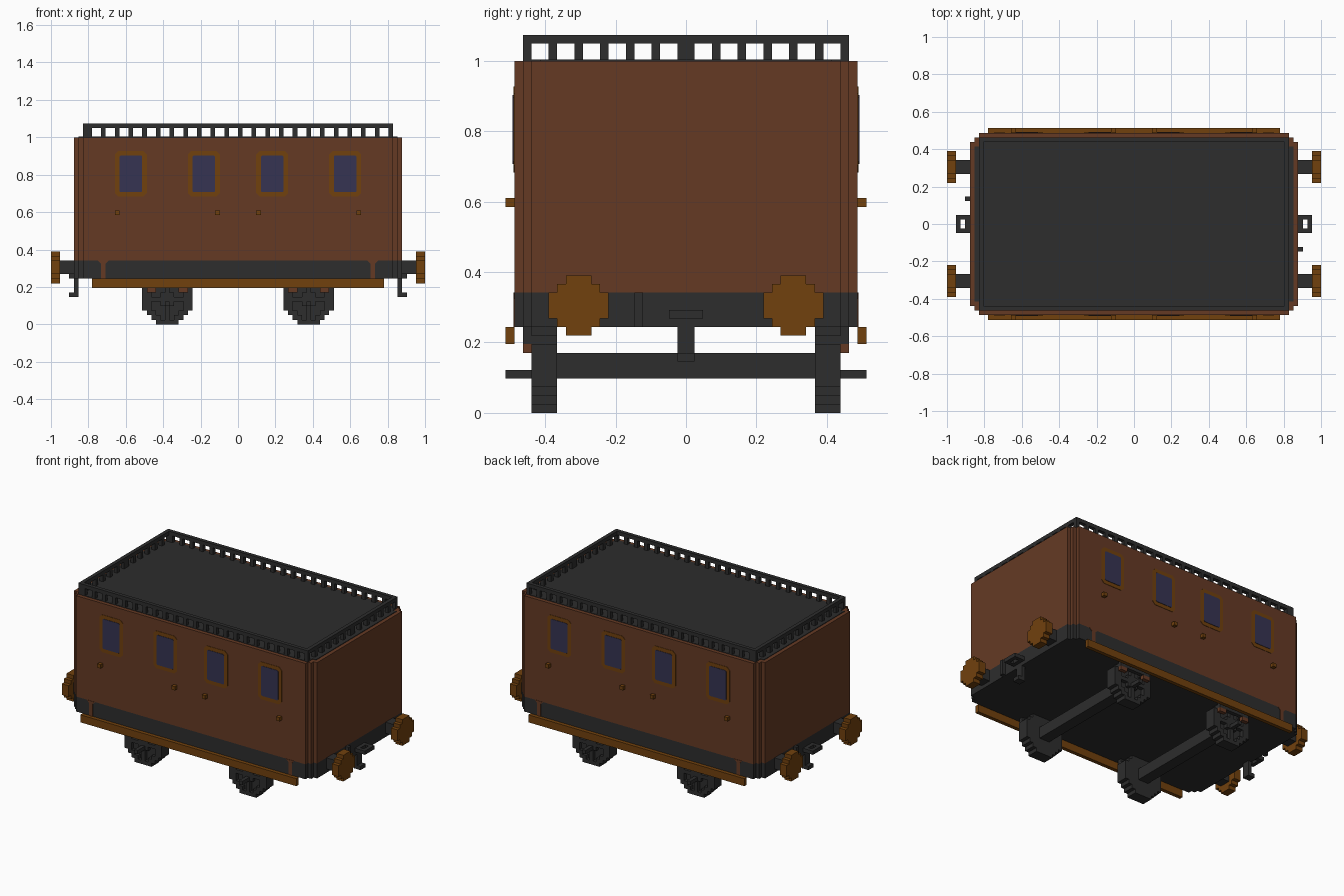
import bpy, bmesh
from mathutils import Vector

if "Cube" in bpy.data.objects:
    bpy.data.objects.remove(bpy.data.objects["Cube"], do_unlink=True)

U = 1 / 41  # block unit: the carriage is 82 units long


def material(name, rgb):
    lin = [((c / 255 + 0.055) / 1.055) ** 2.4 for c in rgb] + [1.0]
    m = bpy.data.materials.new(name)
    m.use_nodes = True
    m.diffuse_color = lin
    bsdf = m.node_tree.nodes["Principled BSDF"]
    bsdf.inputs["Base Color"].default_value = lin
    bsdf.inputs["Roughness"].default_value = 0.8
    return m


BROWN = material("brown wood", (101, 58, 36))
DARK = material("dark iron", (45, 45, 45))
OCHRE = material("ochre trim", (113, 65, 13))
GLASS = material("blue glass", (54, 52, 82))


class Part:
    """Collects blocks and extruded profiles, in units, into one object."""

    def __init__(self, name, mat):
        self.name, self.mat, self.bm = name, mat, bmesh.new()

    def prism(self, pts, axis, lo, hi):
        def place(p, d):
            return Vector({"x": (d, p[0], p[1]), "y": (p[0], d, p[1]),
                           "z": (p[0], p[1], d)}[axis]) * U
        a = [self.bm.verts.new(place(p, lo)) for p in pts]
        b = [self.bm.verts.new(place(p, hi)) for p in pts]
        self.bm.faces.new(a)
        self.bm.faces.new(b)
        n = len(pts)
        for i in range(n):
            j = (i + 1) % n
            self.bm.faces.new((a[i], a[j], b[j], b[i]))
        return self

    def box(self, x0, x1, y0, y1, z0, z1):
        return self.prism([(x0, y0), (x1, y0), (x1, y1), (x0, y1)], "z", z0, z1)

    def finish(self):
        bmesh.ops.recalc_face_normals(self.bm, faces=self.bm.faces)
        me = bpy.data.meshes.new(self.name)
        self.bm.to_mesh(me)
        self.bm.free()
        me.materials.append(self.mat)
        ob = bpy.data.objects.new(self.name, me)
        bpy.context.collection.objects.link(ob)
        return ob


def span(s, a, b):
    """Range a..b mirrored when s is -1."""
    return (a, b) if s > 0 else (-b, -a)


def stepped_plan(x, y):
    """Rectangle with two-step corners."""
    q = [(x, y - 2), (x - 1, y - 2), (x - 1, y - 1),
         (x - 2, y - 1), (x - 2, y)]
    return (q + [(-a, b) for a, b in reversed(q)]
            + [(-a, -b) for a, b in q] + [(a, -b) for a, b in reversed(q)])


def stepped_disc(cx, z0, widths):
    """Blocky disc outline from row widths, bottom to top."""
    right = []
    for i, w in enumerate(widths):
        right += [(cx + w / 2, z0 + i), (cx + w / 2, z0 + i + 1)]
    pts = right + [(2 * cx - a, b) for a, b in reversed(right)]
    out = []  # drop points lying on straight edges
    for i, p in enumerate(pts):
        a, b = pts[i - 1], pts[(i + 1) % len(pts)]
        if not (a[0] == p[0] == b[0] or a[1] == p[1] == b[1]):
            out.append(p)
    return out


def chamfered(x0, x1, z0, z1, c):
    return [(x0 + c, z0), (x1 - c, z0), (x1, z0 + c), (x1, z1 - c),
            (x1 - c, z1), (x0 + c, z1), (x0, z1 - c), (x0, z0 + c)]


# Body shell, underframe and roof
Part("body_walls", BROWN).prism(stepped_plan(36, 20), "z", 14, 41).finish()
Part("underframe", DARK).prism(stepped_plan(36, 20), "z", 10, 14).finish()
Part("roof_panel", DARK).prism(stepped_plan(35, 19), "z", 41, 41.15).finish()

# Roof railing: top rail and regularly spaced posts
rail = Part("roof_railing", DARK)
for s in (1, -1):
    rail.box(-34, 34, *span(s, 18, 19), 43, 44)
    rail.box(*span(s, 33, 34), -18, 18, 43, 44)
    for x in [-34] + list(range(-33, 34, 3)):
        rail.box(x, x + 1, *span(s, 18, 19), 41, 43)
    for y in range(1, 17, 3):
        for t in (1, -1):
            rail.box(*span(s, 33, 34), *span(t, y - 1, y), 41, 43)
rail.finish()

# Side details: windows, knobs, frame slots and footboards
frames = Part("window_frames", OCHRE)
panes = Part("window_panes", GLASS)
knobs = Part("door_knobs", OCHRE)
slots = Part("frame_slots", BROWN)
boards = Part("footboards", OCHRE)
for s in (1, -1):
    boards.box(-32, 32, *span(s, 20, 21), 8, 10)
    for t in (1, -1):
        for x in (4, 20):
            frames.prism(chamfered(*span(t, x, x + 7), 28, 38, 0.8),
                         "y", *span(s, 20, 20.1))
            panes.prism(chamfered(*span(t, x + 1, x + 6), 29, 37, 0.25),
                        "y", *span(s, 20, 20.2))
        for x in (4, 26):
            knobs.box(*span(t, x, x + 1), *span(s, 20, 21), 24, 25)
        x0, x1 = span(t, 29, 30)
        slots.prism([(x0, 10), (x1, 10), (x1, 13.3), (x1 + 0.7, 14),
                     (x0 - 0.7, 14), (x0, 13.3)], "y", *span(s, 20, 20.1))
for p in (frames, panes, knobs, slots, boards):
    p.finish()

# Running gear: wheels, axles, hangers
wheels = Part("wheels", DARK)
axles = Part("axles", DARK)
hangers = Part("spring_hangers", DARK)
blocks = Part("spring_blocks", BROWN)
disc = stepped_disc
for cx in (-15.5, 15.5):
    axles.box(cx - 1.5, cx + 1.5, -15, 15, 4, 7)
    for s in (1, -1):
        wheels.prism(disc(cx, 0, [5, 7, 9, 11, 11, 11, 11, 11, 9, 7]),
                     "y", *span(s, 15, 17))
        # raised rim, spokes and hub on the outer face
        for z, w in enumerate([5, 7, 9, 11, 11, 11, 11, 11, 9, 7]):
            if z == 0:
                wheels.box(cx - 2.5, cx + 2.5, *span(s, 17, 18), 0, 1)
            else:
                for t in (1, -1):
                    a, b = sorted((cx + t * w / 2, cx + t * (w / 2 - 2)))
                    wheels.box(a, b, *span(s, 17, 18), z, z + 1)
        wheels.box(cx - 0.5, cx + 0.5, *span(s, 17, 18), 1, 10)
        wheels.box(cx - 3.5, cx + 3.5, *span(s, 17, 18), 5, 6)
        wheels.box(cx - 1.5, cx + 1.5, *span(s, 17, 18), 4, 7)
        axles.box(cx - 0.5, cx + 0.5, *span(s, 18, 21), 4, 5)
        hangers.box(cx - 4.5, cx + 4.5, *span(s, 18, 19), 8, 10)
        for t in (1, -1):
            a, b = sorted((cx + t * 2.5, cx + t * 4.5))
            blocks.box(a, b, *span(s, 18, 19), 7, 8)
for p in (wheels, axles, hangers, blocks):
    p.finish()

# End fittings: buffers, coupling ring, hook and hose
heads = Part("buffer_heads", OCHRE)
stems = Part("buffer_stems", DARK)
ring = Part("coupling_rings", DARK)
hook = Part("coupling_hooks", DARK)
hose = Part("brake_hoses", DARK)
for s in (1, -1):
    for cy in (-12.5, 12.5):
        heads.prism(disc(cy, 9, [3, 5, 7, 7, 7, 5, 3]), "x", *span(s, 39, 41))
        stems.box(*span(s, 36, 39), cy - 1.5, cy + 1.5, 11, 14)
    for t in (1, -1):
        ring.box(*span(s, 36, 39), *span(t, 1, 2), 11, 12)
    ring.box(*span(s, 38, 39), -1, 1, 11, 12)
    ring.box(*span(s, 36, 37), -1, 1, 11, 12)
    hook.box(*span(s, 35, 36), -1, 1, 6, 10)
    hook.box(*span(s, 36, 37), -1, 1, 6, 7)
    hose.box(*span(s, 36, 37), *span(-s, 5, 6), 10, 14)
for p in (heads, stems, ring, hook, hose):
    p.finish()
